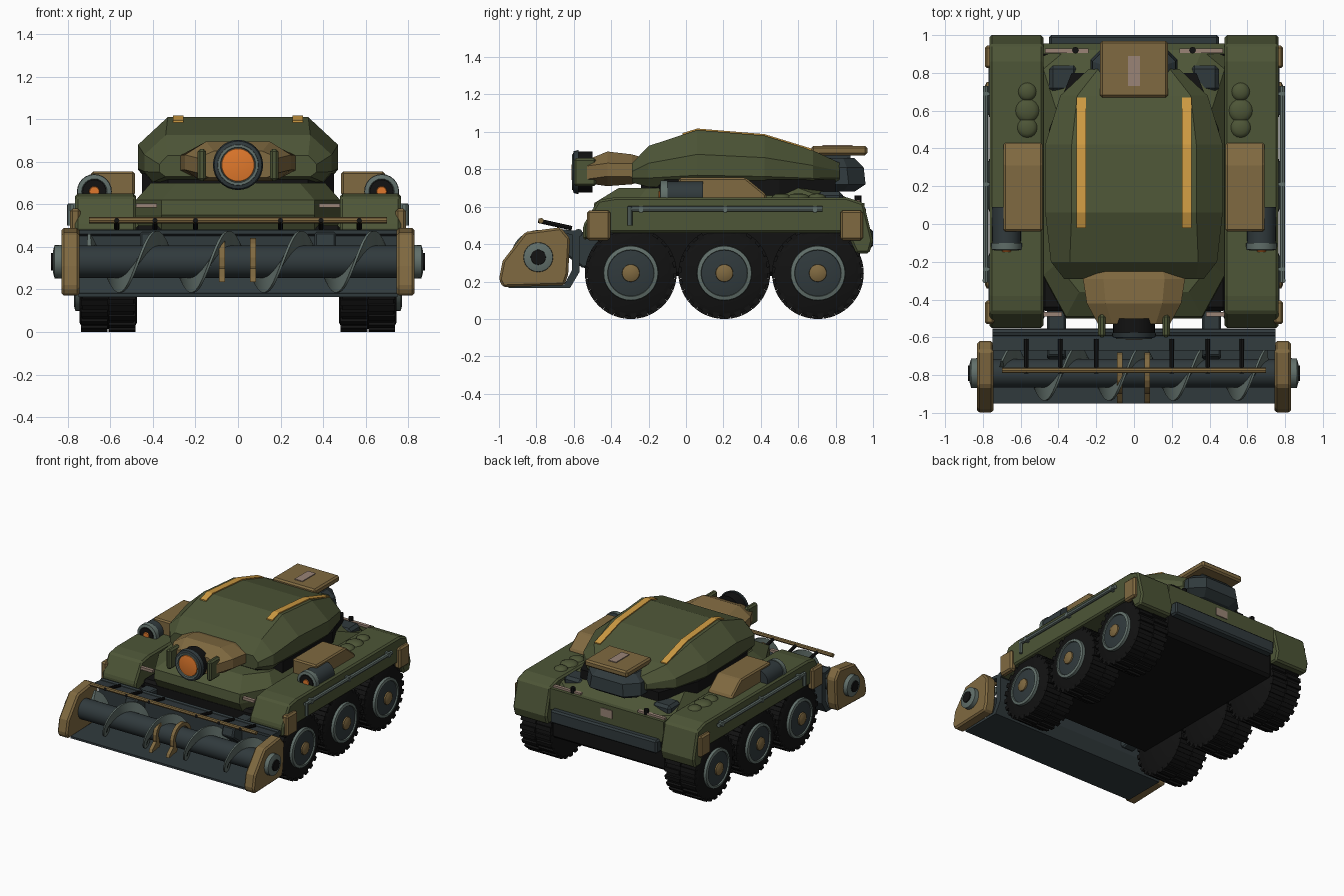
import bpy, bmesh, math
from mathutils import Vector

COLS = {
    "olive": (0.075, 0.092, 0.038), "tan": (0.215, 0.142, 0.052),
    "slate": (0.030, 0.042, 0.046), "metal": (0.120, 0.160, 0.145),
    "rubber": (0.006, 0.006, 0.006), "orange": (0.75, 0.19, 0.025),
    "yellow": (0.62, 0.33, 0.055), "beige": (0.32, 0.23, 0.18),
}
MATS = {}
for n, c in COLS.items():
    MATS[n] = bpy.data.materials.new(n)
    MATS[n].diffuse_color = (*c, 1)


def loft(name, rings, mat, smooth=False, bevel=0):
    """Skin closed rings of points and cap both ends."""
    bm = bmesh.new()
    vs = [[bm.verts.new(p) for p in r] for r in rings]
    for a, b in zip(vs, vs[1:]):
        for i in range(len(a)):
            j = (i + 1) % len(a)
            bm.faces.new((a[i], a[j], b[j], b[i]))
    bm.faces.new(vs[0])
    bm.faces.new(vs[-1])
    bmesh.ops.recalc_face_normals(bm, faces=bm.faces)
    me = bpy.data.meshes.new(name)
    bm.to_mesh(me)
    bm.free()
    me.materials.append(MATS[mat])
    if smooth:
        for p in me.polygons:
            p.use_smooth = True
        me.set_sharp_from_angle(angle=math.radians(35))
    ob = bpy.data.objects.new(name, me)
    bpy.context.collection.objects.link(ob)
    if bevel:
        m = ob.modifiers.new("bevel", "BEVEL")
        m.width, m.segments = bevel, 1
    return ob


def prism(name, yz, x0, x1, mat, bevel=0):
    """Side profile extruded along x."""
    return loft(name, [[(x, y, z) for y, z in yz] for x in (x0, x1)], mat, bevel=bevel)


def box(name, x, y, z, mat, bevel=0):
    return prism(name, [(y[0], z[0]), (y[1], z[0]), (y[1], z[1]), (y[0], z[1])], x[0], x[1], mat, bevel)


def lathe(name, c, prof, mat, axis="x", n=32):
    """Turn (offset, radius) pairs about an axis through c."""
    rings = []
    for o, r in prof:
        ring = []
        for i in range(n):
            t = math.tau * i / n
            u, v = r * math.cos(t), r * math.sin(t)
            d = {"x": (o, u, v), "y": (u, o, v), "z": (u, v, o)}[axis]
            ring.append(Vector(c) + Vector(d))
        rings.append(ring)
    return loft(name, rings, mat, True)


def rod(name, a, b, r, mat, n=8):
    a, b = Vector(a), Vector(b)
    q = (b - a).to_track_quat("Z", "Y")
    ring = [q @ Vector((r * math.cos(math.tau * i / n), r * math.sin(math.tau * i / n), 0)) for i in range(n)]
    return loft(name, [[p + e for p in ring] for e in (a, b)], mat, True)


def octagon(w, y0, y1, z, cx, cf, cb):
    """Plan outline with chamfered corners."""
    return [(-w + cx, y0, z), (w - cx, y0, z), (w, y0 + cf, z), (w, y1 - cb, z),
            (w - cx, y1, z), (-w + cx, y1, z), (-w, y1 - cb, z), (-w, y0 + cf, z)]


# Hull: dark belly, faceted upper body, turret ring
box("belly", (-0.49, 0.49), (-0.46, 0.93), (0.23, 0.50), "rubber", 0.02)
loft("hull", [octagon(0.46, -0.44, 0.94, 0.45, 0.10, 0.15, 0.05), octagon(0.48, -0.50, 0.94, 0.55, 0.12, 0.22, 0.05),
              octagon(0.48, -0.49, 0.92, 0.62, 0.12, 0.22, 0.10), octagon(0.41, -0.36, 0.75, 0.70, 0.12, 0.15, 0.15)], "olive")
loft("turret_ring", [octagon(0.45, -0.24, 0.80, z, 0.12, 0.14, 0.30) for z in (0.66, 0.745)], "rubber")
box("rear_bumper", (-0.45, 0.45), (0.93, 1.0), (0.38, 0.48), "slate", 0.012)
box("rear_plate", (-0.48, 0.48), (0.90, 0.955), (0.46, 0.62), "olive")
box("rear_tag", (-0.05, 0.05), (0.955, 0.962), (0.53, 0.59), "beige")

# Turret: cross sections from front to back (y, low z, high z, widths)
rings = []
for y, zb, zt, wb, w, wt in ((-0.29, 0.73, 0.83, 0.34, 0.37, 0.33), (-0.20, 0.705, 0.925, 0.40, 0.44, 0.34),
                             (0.06, 0.70, 1.01, 0.41, 0.47, 0.33), (0.42, 0.70, 0.98, 0.41, 0.47, 0.33),
                             (0.68, 0.71, 0.90, 0.35, 0.39, 0.30), (0.82, 0.73, 0.835, 0.20, 0.24, 0.19)):
    h = zt - zb
    rings.append([(-wb, y, zb), (wb, y, zb), (w, y, zb + 0.22 * h), (w, y, zb + 0.58 * h), (wt, y, zt),
                  (-wt, y, zt), (-w, y, zb + 0.58 * h), (-w, y, zb + 0.22 * h)])
loft("turret", rings, "olive")
ridge = [(-0.02, 0.985), (0.06, 1.01), (0.42, 0.98), (0.67, 0.903)]
for s in (1, -1):
    prism("turret_stripe", [(y, z - 0.01) for y, z in ridge] + [(y, z + 0.008) for y, z in reversed(ridge)],
          s * 0.255, s * 0.305, "yellow")

# Rear turret housing and hatch
loft("rear_housing", [octagon(0.17, 0.66, 0.90, 0.68, 0.06, 0.06, 0.06), octagon(0.23, 0.62, 0.96, 0.72, 0.09, 0.09, 0.09),
                      octagon(0.22, 0.62, 0.95, 0.81, 0.09, 0.09, 0.09), octagon(0.16, 0.66, 0.90, 0.86, 0.06, 0.06, 0.06)], "slate")
box("hatch", (-0.18, 0.18), (0.67, 0.97), (0.875, 0.925), "tan", 0.012)
box("hatch_stem", (-0.11, 0.11), (0.70, 0.88), (0.82, 0.88), "slate")
box("hatch_plate", (-0.033, 0.033), (0.73, 0.89), (0.924, 0.931), "beige")

# Front snout with lens
rings = []
for y, w, z0, z1 in ((-0.53, 0.19, 0.725, 0.85), (-0.42, 0.25, 0.71, 0.895), (-0.29, 0.27, 0.72, 0.88), (-0.22, 0.25, 0.74, 0.86)):
    m = (z0 + z1) / 2
    rings.append([(-w * 0.7, y, z0), (w * 0.7, y, z0), (w, y, m - 0.04), (w, y, m + 0.03),
                  (w * 0.6, y, z1), (-w * 0.6, y, z1), (-w, y, m + 0.03), (-w, y, m - 0.04)])
loft("snout", rings, "tan")
C = (0, 0, 0.785)
lathe("lens_barrel", C, [(-0.585, 0.11), (-0.50, 0.11)], "rubber", "y")
lathe("lens_rim", C, [(-0.575, 0.118), (-0.60, 0.112), (-0.605, 0.095), (-0.595, 0.08)], "slate", "y")
lathe("lens_ring", C, [(-0.598, 0.098), (-0.609, 0.095), (-0.609, 0.083), (-0.598, 0.08)], "metal", "y")
lathe("lens_glass", C, [(-0.59, 0.08), (-0.605, 0.076), (-0.611, 0.04)], "orange", "y")

FENDER = [(-0.55, 0.42), (-0.55, 0.50), (-0.47, 0.635), (-0.38, 0.65), (0.86, 0.65), (0.95, 0.62), (1.0, 0.42),
          (0.98, 0.35), (0.91, 0.35), (0.86, 0.46), (-0.44, 0.46)]
END = [(-1.0, 0.21), (-0.98, 0.17), (-0.65, 0.18), (-0.63, 0.24), (-0.62, 0.43), (-0.67, 0.49), (-0.86, 0.465), (-0.98, 0.31)]
for s in (1, -1):
    # Fender, its corner guards, rail and deck fittings
    prism("fender", FENDER, s * 0.48, s * 0.765, "olive", 0.012)
    for y0, y1 in ((-0.53, -0.405), (0.825, 0.945)):
        box("corner_guard", sorted((s * 0.74, s * 0.79)), (y0, y1), (0.42, 0.58), "tan", 0.012)
    rod("side_rail", (s * 0.785, -0.31, 0.588), (s * 0.785, 0.73, 0.588), 0.015, "metal")
    for y in (-0.25, 0.2, 0.68):
        box("rail_clip", sorted((s * 0.755, s * 0.80)), (y, y + 0.02), (0.57, 0.605), "metal")
    rod("antenna_stub", (s * 0.79, -0.30, 0.50), (s * 0.79, -0.30, 0.60), 0.013, "metal")
    prism("side_box", [(-0.04, 0.64), (0.43, 0.64), (0.43, 0.665), (0.32, 0.755), (-0.04, 0.755)], s * 0.485, s * 0.69, "tan", 0.01)
    for y, r in ((0.51, 0.055), (0.60, 0.065), (0.70, 0.05)):
        lathe("deck_dome", (s * 0.565, y, 0.645), [(0, r), (0.012, r * 0.9), (0.022, r * 0.6), (0.026, r * 0.2)], "olive", "z", 16)
    # Side lamps
    L = (s * 0.675, 0, 0.66)
    lathe("lamp_body", L, [(-0.12, 0.075), (0.09, 0.078)], "slate", "y", 24)
    lathe("lamp_rim", L, [(-0.10, 0.082), (-0.135, 0.08), (-0.14, 0.06), (-0.125, 0.05)], "metal", "y", 24)
    lathe("lamp_recess", L, [(-0.12, 0.058), (-0.141, 0.055)], "rubber", "y", 24)
    lathe("lamp_glass", L, [(-0.13, 0.03), (-0.147, 0.022)], "orange", "y", 16)
    box("lens_bracket", sorted((s * 0.15, s * 0.19)), (-0.60, -0.48), (0.71, 0.86), "olive", 0.012)
    # Beige strips beside the hull ends, dark vents beside the housing
    box("front_strip", sorted((s * 0.38, s * 0.48)), (-0.49, -0.465), (0.585, 0.605), "beige")
    box("rear_strip", sorted((s * 0.24, s * 0.47)), (0.905, 0.93), (0.615, 0.635), "beige")
    box("rear_vent", sorted((s * 0.30, s * 0.45)), (0.70, 0.84), (0.60, 0.68), "slate", 0.02)
    rod("rear_peg", (s * 0.31, 0.92, 0.55), (s * 0.31, 0.92, 0.66), 0.018, "rubber")

    # Wheels
    for y in (-0.295, 0.205, 0.705):
        W = (s * 0.61, y, 0.245)
        lathe("tyre", W, [(-0.135, 0.20), (-0.12, 0.232), (0.12, 0.232), (0.135, 0.20)], "rubber", n=40)
        bm = bmesh.new()
        for k in range(24):
            a = math.tau * k / 24
            for side in (-1, 1):
                t = a + side * 0.06
                R, U = Vector((0, math.cos(t), math.sin(t))), Vector((0, -math.sin(t), math.cos(t)))
                g = bmesh.ops.create_cube(bm, size=1)["verts"]
                for v in g:
                    p = v.co.copy()
                    v.co = Vector((side * 0.065 + p.x * 0.125, 0, 0)) + R * (0.23 + p.z * 0.03) + U * p.y * 0.032
        me = bpy.data.meshes.new("tread")
        bm.to_mesh(me)
        bm.free()
        me.materials.append(MATS["rubber"])
        ob = bpy.data.objects.new("tread", me)
        ob.location = W
        bpy.context.collection.objects.link(ob)
        lathe("wheel_rim", W, [(s * 0.10, 0.15), (s * 0.155, 0.145), (s * 0.16, 0.125), (s * 0.14, 0.12)], "metal")
        lathe("wheel_disc", W, [(s * 0.10, 0.125), (s * 0.15, 0.125), (s * 0.16, 0.07)], "slate")
        lathe("wheel_cap", W, [(s * 0.14, 0.05), (s * 0.17, 0.046), (s * 0.18, 0.025)], "tan", n=20)

    # Roller end plates, hubs and carrying arms
    prism("roller_end", END, s * 0.745, s * 0.83, "tan", 0.012)
    H = (0, -0.79, 0.33)
    lathe("roller_hub", H, [(s * 0.82, 0.08), (s * 0.862, 0.078), (s * 0.87, 0.05)], "metal", n=24)
    lathe("roller_axle", H, [(s * 0.85, 0.043), (s * 0.878, 0.04)], "rubber", n=20)
    prism("roller_arm", [(-0.72, 0.40), (-0.55, 0.27), (-0.42, 0.30), (-0.42, 0.46), (-0.70, 0.47)], s * 0.36, s * 0.46, "slate", 0.01)
    for x in (0.20, 0.39, 0.57):
        rod("bar_strut", (s * x, -0.79, 0.525), (s * x, -0.61, 0.485), 0.012, "rubber")

# Roller trough, drum, helical blade, claws and guard bar
TROUGH = [(-0.95, 0.165), (-0.62, 0.165), (-0.57, 0.25), (-0.57, 0.47), (-0.67, 0.48), (-0.67, 0.46),
          (-0.61, 0.45), (-0.61, 0.26), (-0.65, 0.185), (-0.95, 0.18)]
prism("roller_trough", TROUGH, -0.75, 0.75, "slate")
rod("trough_beam", (-0.75, -0.575, 0.46), (0.75, -0.575, 0.46), 0.022, "slate")
lathe("roller_drum", (0, -0.79, 0.33), [(-0.75, 0.076), (0.75, 0.076)], "slate")
rings = []
for i in range(145):
    x = -0.70 + 1.40 * i / 144
    t = math.tau * (x + 0.47) / 0.34
    u = Vector((0, -math.cos(t), math.sin(t)))
    rings.append([Vector((x + dx, -0.79, 0.33)) + u * r for dx, r in ((-0.012, 0.07), (-0.006, 0.145), (0.006, 0.145), (0.012, 0.07))])
loft("auger_blade", rings, "metal", True)
for x in (-0.075, 0.07):
    arc = [math.radians(a) for a in range(-50, 171, 20)]
    pts = [(-0.79 - r * math.cos(a), 0.33 + r * math.sin(a)) for r, seq in ((0.085, arc), (0.112, arc[::-1])) for a in seq]
    prism("claw", pts, x - 0.014, x + 0.014, "tan")
    prism("claw_tip", [(-0.86, 0.25), (-0.95, 0.235), (-0.94, 0.26), (-0.86, 0.33)], x - 0.014, x + 0.014, "tan")
rod("guard_bar", (-0.70, -0.775, 0.525), (0.70, -0.775, 0.525), 0.015, "tan")
